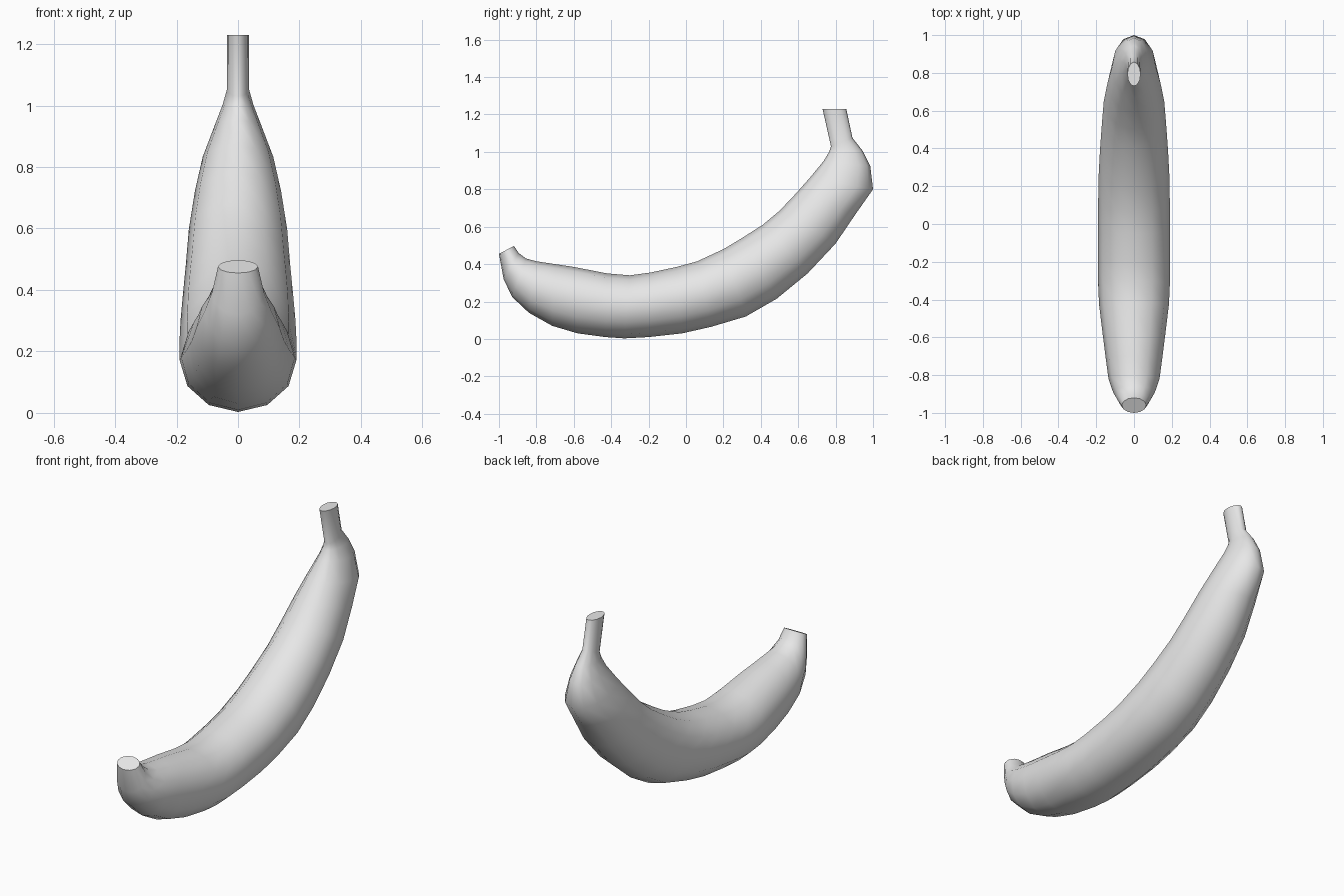
import bpy
import bmesh
from math import cos, sin, pi, radians
from mathutils import Vector

default_cube = bpy.data.objects.get("Cube")
if default_cube:
    bpy.data.objects.remove(default_cube, do_unlink=True)

SIDES = 12


def flat_material(name, colour):
    material = bpy.data.materials.new(name)
    material.use_nodes = True
    material.diffuse_color = colour
    shader = material.node_tree.nodes["Principled BSDF"]
    shader.inputs["Base Color"].default_value = colour
    return material


def add_ring(bm, outer_y, outer_z, inner_y, inner_z, half_width):
    """Elliptical section spanning the outer and inner curve of the fruit."""
    outer = Vector((0, outer_y, outer_z))
    inner = Vector((0, inner_y, inner_z))
    centre = (outer + inner) / 2
    reach = (outer - inner) / 2
    side = Vector((half_width, 0, 0))
    angles = [2 * pi * i / SIDES for i in range(SIDES)]
    return [bm.verts.new(centre + reach * cos(a) + side * sin(a)) for a in angles]


def loft(name, sections, material):
    """Skin the sections in order and close both ends."""
    bm = bmesh.new()
    rings = [add_ring(bm, *section) for section in sections]
    for lower, upper in zip(rings, rings[1:]):
        for i in range(SIDES):
            j = (i + 1) % SIDES
            bm.faces.new((lower[i], lower[j], upper[j], upper[i]))
    bm.faces.new(rings[0])
    bm.faces.new(rings[-1])
    bmesh.ops.recalc_face_normals(bm, faces=bm.faces)
    mesh = bpy.data.meshes.new(name)
    bm.to_mesh(mesh)
    bm.free()
    mesh.materials.append(material)
    part = bpy.data.objects.new(name, mesh)
    bpy.context.collection.objects.link(part)
    return part


# Sections from blossom tip to stem: outer y, z, inner y, z, half width
sections = [
    # blossom tip
    (-1, .455, -.92, .497, .065),
    (-.975, .32, -.895, .46, .085),
    (-.93, .225, -.855, .43, .11),
    # curved body
    (-.84, .14, -.8, .415, .135),
    (-.715, .07, -.7, .4, .15),
    (-.58, .03, -.6, .385, .165),
    (-.43, .01, -.42, .35, .185),
    (-.33, .003, -.3, .34, .19),
    (-.2, .01, -.19, .355, .19),
    (-.02, .03, -.05, .385, .19),
    (.135, .065, .06, .415, .19),
    (.32, .12, .2, .48, .187),
    (.485, .215, .3, .54, .18),
    (.65, .35, .41, .61, .17),
    (.8, .51, .5, .685, .16),
    (.905, .665, .59, .78, .14),
    (1, .8, .665, .865, .115),
    # shoulder and stem
    (.985, .925, .735, .95, .075),
    (.945, 1.005, .765, 1, .05),
    (.89, 1.075, .775, 1.03, .036),
    (.857, 1.23, .73, 1.23, .035),
]

peel = flat_material("light grey peel", (.8, .8, .8, 1))
banana = loft("banana", sections, peel)

# Smooth skin with crisp cut ends
bpy.ops.object.select_all(action="DESELECT")
banana.select_set(True)
bpy.context.view_layer.objects.active = banana
bpy.ops.object.shade_smooth_by_angle(angle=radians(50))
